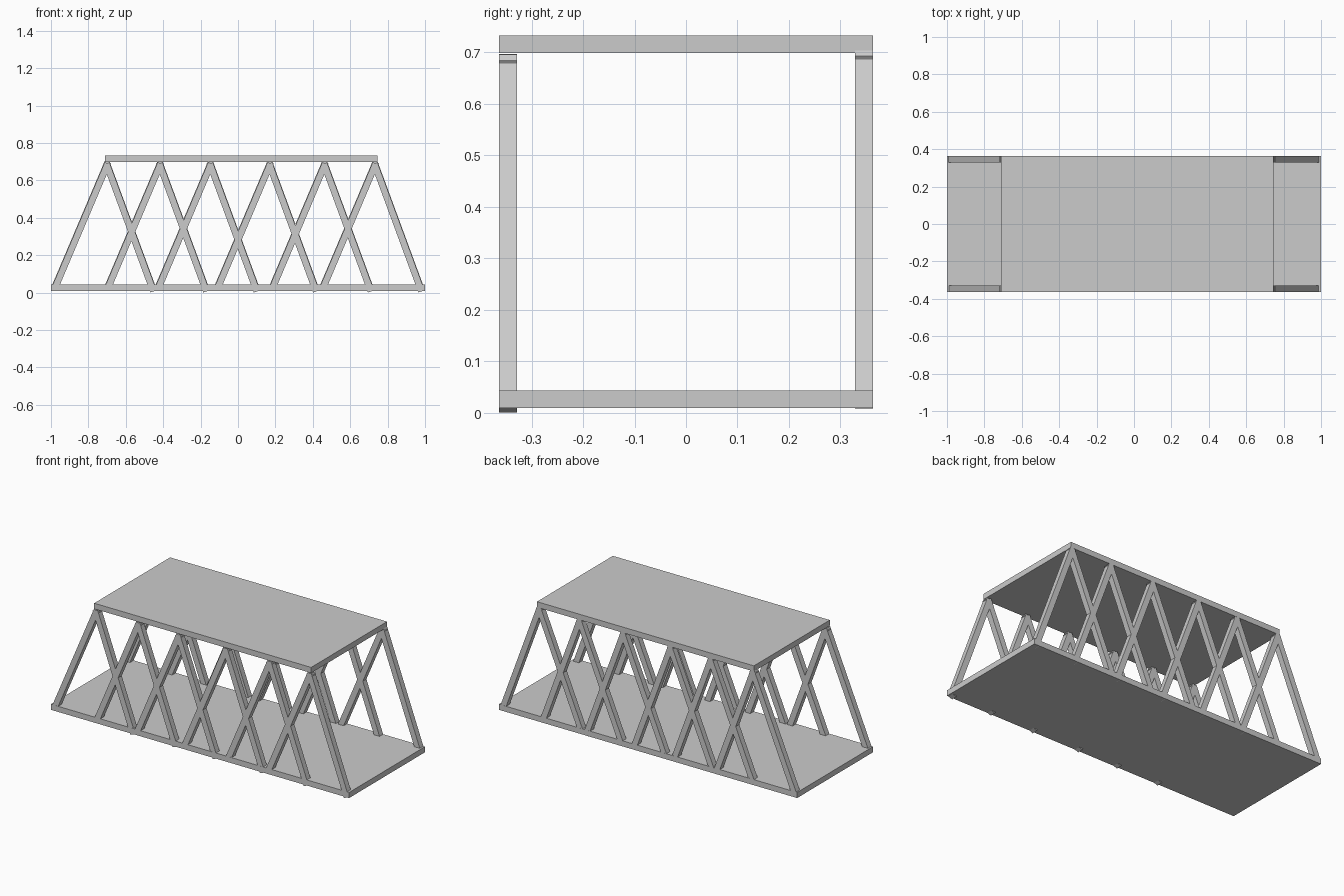
import bpy
import math

cube = bpy.data.objects.get("Cube")
if cube:
    bpy.data.objects.remove(cube, do_unlink=True)

grey = bpy.data.materials.new("light_grey")
grey.use_nodes = True
colour = (0.6, 0.6, 0.6, 1)
grey.diffuse_color = colour
grey.node_tree.nodes["Principled BSDF"].inputs["Base Color"].default_value = colour

HALF_WIDTH = 0.3635
BEAM = 0.035


def box(name, centre, size, tilt=0):
    bpy.ops.mesh.primitive_cube_add(size=1, location=centre, rotation=(0, tilt, 0))
    obj = bpy.context.object
    obj.name = name
    obj.scale = size
    obj.data.materials.append(grey)
    return obj


def strut(name, foot, head, y):
    """Square beam running between two (x, z) points."""
    dx, dz = head[0] - foot[0], head[1] - foot[1]
    centre = ((foot[0] + head[0]) / 2, y, (foot[1] + head[1]) / 2)
    box(name, centre, (BEAM, BEAM - 0.0006, math.hypot(dx, dz)), math.atan2(dx, dz))


# Lower deck and upper slab
box("deck", (0, 0, 0.0257), (2, 2 * HALF_WIDTH, 0.034))
box("top_slab", (0.0175, 0, 0.7155), (1.455, 2 * HALF_WIDTH, 0.034))

# Crossed struts of the two side trusses; the back one sits slightly higher
peaks = [-0.70, -0.417, -0.147, 0.17, 0.463, 0.733]
for side, y, lift in (("front", -1, 0), ("back", 1, 0.008)):
    y *= HALF_WIDTH - BEAM / 2
    for i, x in enumerate(peaks, 1):
        strut(f"{side}_rising_strut_{i}", (x - 0.282, 0.016 + lift),
              (x + 0.004, 0.69 + lift), y)
        strut(f"{side}_falling_strut_{i}", (x + 0.248, 0.006 + lift),
              (x - 0.004, 0.69 + lift), y)
